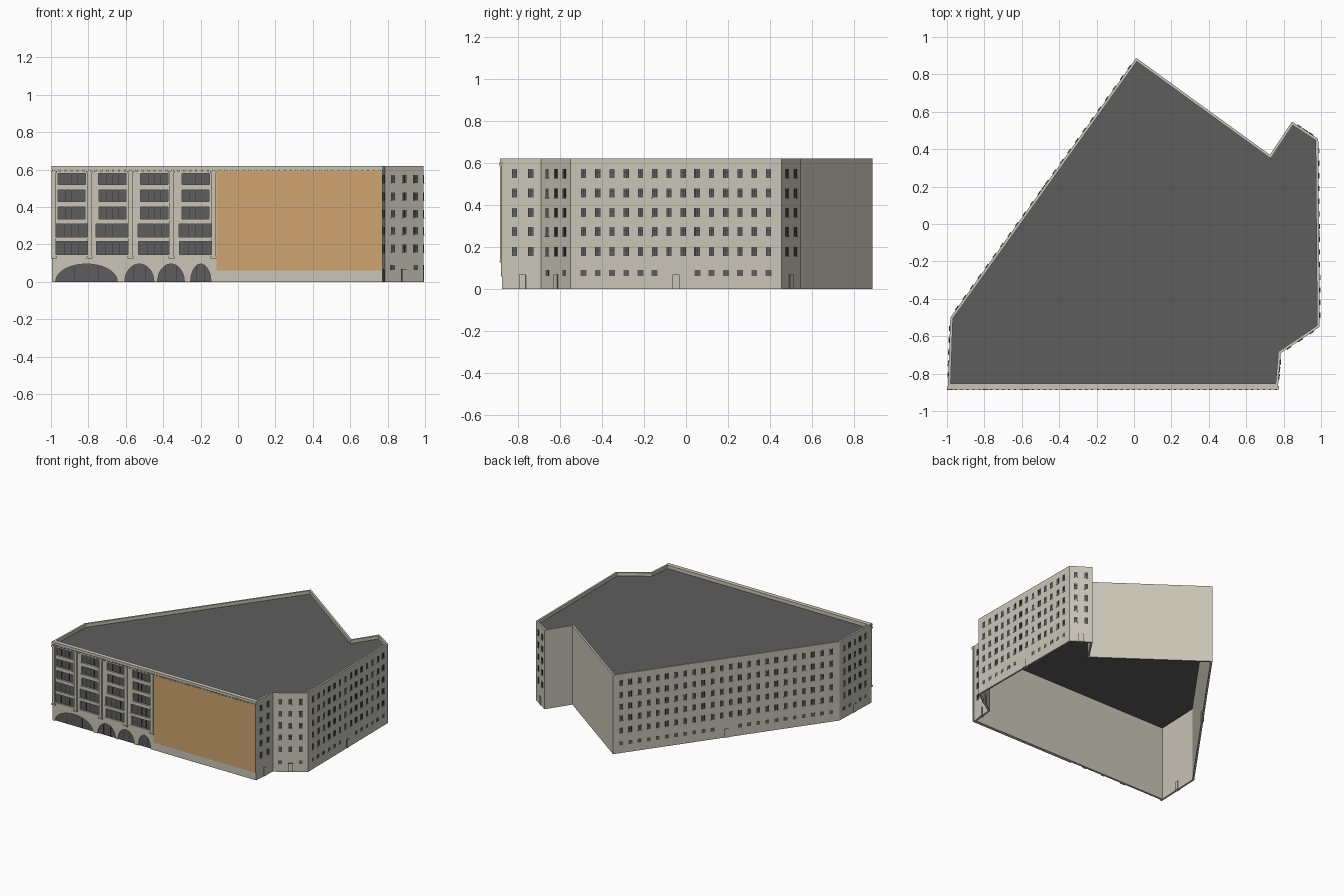
import bpy, bmesh, math
from mathutils import Vector

if "Cube" in bpy.data.objects:
    bpy.data.objects.remove(bpy.data.objects["Cube"])


def material(name, rgb):
    m = bpy.data.materials.new(name)
    m.use_nodes = True
    m.diffuse_color = (*rgb, 1)
    m.node_tree.nodes["Principled BSDF"].inputs["Base Color"].default_value = (*rgb, 1)
    return m


STONE = material("beige stone", (0.59, 0.56, 0.48))
GLASS = material("dark grey", (0.11, 0.11, 0.11))
FRAME = material("charcoal frame", (0.035, 0.035, 0.035))
PANEL = material("orange panel", (0.62, 0.37, 0.16))

HEIGHT, ROOF_Z, THICK = 0.62, 0.59, 0.014
FRONT = -0.866          # structural front plane
FACE = FRONT - 0.011    # decorated front plane

OUTLINE = [Vector(p) for p in (
    (-0.995, FRONT), (0.77, FRONT), (0.785, -0.69), (0.993, -0.55), (0.985, 0.455),
    (0.845, 0.547), (0.727, 0.37), (0.012, 0.888), (-0.982, -0.5))]


def finish(bm, name, mat):
    bmesh.ops.recalc_face_normals(bm, faces=bm.faces)
    mesh = bpy.data.meshes.new(name)
    bm.to_mesh(mesh)
    bm.free()
    mesh.materials.append(mat)
    ob = bpy.data.objects.new(name, mesh)
    bpy.context.collection.objects.link(ob)
    return ob


def prism(bm, points, direction):
    """Closed solid made by sweeping a planar polygon."""
    low = [bm.verts.new(p) for p in points]
    high = [bm.verts.new(Vector(p) + Vector(direction)) for p in points]
    bm.faces.new(low)
    bm.faces.new(high)
    for i in range(len(low)):
        j = (i + 1) % len(low)
        bm.faces.new((low[i], low[j], high[j], high[i]))


def wall_frame(i):
    a, b = OUTLINE[i], OUTLINE[(i + 1) % len(OUTLINE)]
    t = (b - a).normalized()
    return a, t, Vector((t.y, -t.x)), (b - a).length


def wall_box(bm, i, u, z, w, h, d0, d1):
    """Box centred at (u, z) on wall i, reaching from depth d0 to d1 outward."""
    a, t, n, _ = wall_frame(i)
    base = [a + t * (u + s * w / 2) + n * d for s, d in ((-1, d0), (1, d0), (1, d1), (-1, d1))]
    prism(bm, [(p.x, p.y, z - h / 2) for p in base], (0, 0, h))


def front_box(bm, x0, x1, z0, z1, y0, y1):
    prism(bm, [(x0, y0, z0), (x1, y0, z0), (x1, y1, z0), (x0, y1, z0)], (0, 0, z1 - z0))


# Outer wall ring, open below
inner = []
for i, p in enumerate(OUTLINE):
    n1, n2 = wall_frame(i - 1 if i else len(OUTLINE) - 1)[2], wall_frame(i)[2]
    inner.append(p - (n1 + n2) * THICK / (1 + n1.dot(n2)))
bm = bmesh.new()
rings = [[bm.verts.new((p.x, p.y, z)) for p in loop]
         for loop, z in ((OUTLINE, 0), (OUTLINE, HEIGHT), (inner, HEIGHT), (inner, 0))]
for k in range(4):
    r, s = rings[k], rings[(k + 1) % 4]
    for i in range(len(r)):
        j = (i + 1) % len(r)
        bm.faces.new((r[i], r[j], s[j], s[i]))
finish(bm, "outer_walls", STONE)

# Sunken flat roof
bm = bmesh.new()
prism(bm, [(p.x, p.y, ROOF_Z - 0.005) for p in inner], (0, 0, 0.008))
finish(bm, "roof", GLASS)

# Regular windows and doors: wall index, columns, has basement windows
panes, frames, trim, doors = (bmesh.new() for _ in range(4))
ROWS = (0.178, 0.273, 0.364, 0.456, 0.55)
for wall, columns, basement in ((1, 2, False), (2, 3, True), (3, 14, True),
                                (4, 2, False), (7, 24, True), (8, 5, True)):
    length = wall_frame(wall)[3]
    margin = 0.028 if columns > 3 else length * 0.06
    pitch = (length - 2 * margin) / columns
    mid = length / 2
    for c in range(columns):
        u = margin + pitch * (c + 0.5)
        for z in ROWS:
            wall_box(panes, wall, u, z, 0.024, 0.042, -0.002, 0.001)
            for s in (-1, 1):
                wall_box(frames, wall, u + s * 0.011, z, 0.003, 0.042, 0, 0.002)
            wall_box(frames, wall, u, z + 0.006, 0.022, 0.002, 0, 0.002)
            wall_box(frames, wall, u, z, 0.002, 0.042, 0, 0.002)
            wall_box(trim, wall, u, z - 0.023, 0.028, 0.004, -0.002, 0.005)
        if basement and abs(u - mid) > 0.036:
            wall_box(panes, wall, u, 0.076, 0.028, 0.028, -0.002, 0.001)
    wall_box(doors, wall, mid, 0.033, 0.03, 0.066, -0.02, 0.004)
    wall_box(frames, wall, mid, 0.034, 0.034, 0.068, -0.004, 0.0015)
finish(doors, "doors", STONE)

# Front facade slab with window bays and arches cut through it
bm = bmesh.new()
front_box(bm, -0.995, 0.772, 0, 0.6, FACE, FRONT)
facade = finish(bm, "front_facade", STONE)
cuts = bmesh.new()
BAYS = (-0.89, -0.672, -0.448, -0.227)
FLOORS = ((0.147, 0.215, 0.17), (0.24, 0.308, 0.175), (0.337, 0.4, 0.145),
          (0.43, 0.49, 0.145), (0.52, 0.578, 0.147))
for x in BAYS:
    for z0, z1, w in FLOORS:
        front_box(cuts, x - w / 2, x + w / 2, z0, z1, FACE - 0.02, FRONT + 0.005)
        front_box(trim, x - w / 2 - 0.006, x + w / 2 + 0.006, z0 - 0.008, z0, FACE - 0.004, FRONT)
        for s in (-0.22, 0.0, 0.22):
            front_box(frames, x + s * w - 0.0012, x + s * w + 0.0012, z0, z1, FRONT - 0.005, FRONT)
for x0, x1 in ((-0.975, -0.645), (-0.605, -0.45), (-0.43, -0.287), (-0.253, -0.145)):
    mid, half = (x0 + x1) / 2, (x1 - x0) / 2
    ring = [(mid + half * math.cos(a), FACE - 0.02, 0.095 * math.sin(a))
            for a in (k * math.tau / 48 for k in range(48))]
    prism(cuts, ring, (0, 0.05, 0))
    for s in (-0.4, 0.4):
        top = 0.095 * math.sqrt(1 - s * s)
        front_box(frames, mid + s * half - 0.0012, mid + s * half + 0.0012, 0, top, FRONT - 0.005, FRONT)
cutter = finish(cuts, "facade_cutter", STONE)
cutter.hide_render = True
mod = facade.modifiers.new("openings", "BOOLEAN")
mod.operation, mod.solver, mod.object = "DIFFERENCE", "EXACT", cutter
bpy.context.view_layer.objects.active = facade
bpy.ops.object.modifier_apply(modifier=mod.name)
bpy.data.objects.remove(cutter)

# Dark glazing behind the openings
front_box(panes, -0.985, -0.13, 0, 0.59, FRONT - 0.002, FRONT + 0.002)
finish(panes, "glazing", GLASS)
finish(frames, "window_frames", FRAME)
finish(trim, "window_sills", STONE)

# Pilasters with wider feet and caps
bm = bmesh.new()
for x in (-0.984, -0.793, -0.576, -0.356, -0.13):
    front_box(bm, x - 0.012, x + 0.012, 0.13, 0.592, FACE - 0.009, FACE)
    for z in (0.125, 0.582):
        front_box(bm, x - 0.016, x + 0.016, z, z + 0.01, FACE - 0.011, FACE)
finish(bm, "pilasters", STONE)

# Cornice with small brackets
bm = bmesh.new()
front_box(bm, -0.998, 0.774, 0.6, HEIGHT, FACE - 0.008, FRONT)
for k in range(56):
    x = -0.985 + k * 0.0317
    front_box(bm, x - 0.006, x + 0.006, 0.591, 0.602, FACE - 0.011, FACE)
finish(bm, "cornice", STONE)

# Large coloured wall panel
bm = bmesh.new()
front_box(bm, -0.115, 0.77, 0.06, 0.592, FACE - 0.004, FACE)
finish(bm, "front_panel", PANEL)
